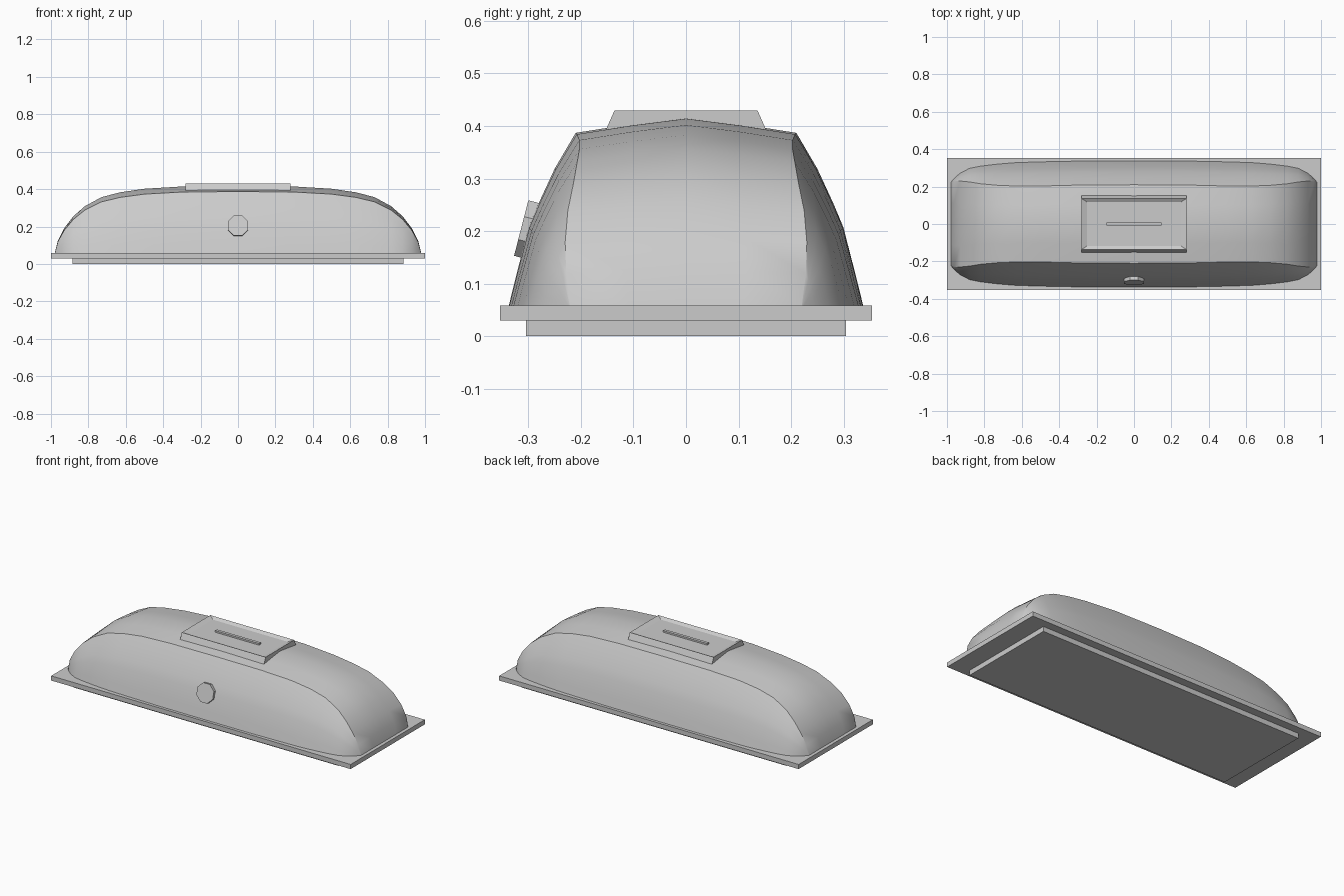
import bpy, bmesh, math
from mathutils import Matrix, Vector

if "Cube" in bpy.data.objects:
    bpy.data.objects.remove(bpy.data.objects["Cube"])


def finish(name, bm, smooth=None):
    bmesh.ops.recalc_face_normals(bm, faces=bm.faces)
    me = bpy.data.meshes.new(name)
    bm.to_mesh(me)
    bm.free()
    ob = bpy.data.objects.new(name, me)
    bpy.context.collection.objects.link(ob)
    if smooth:
        bpy.ops.object.select_all(action='DESELECT')
        bpy.context.view_layer.objects.active = ob
        ob.select_set(True)
        bpy.ops.object.shade_smooth_by_angle(angle=math.radians(smooth))
    return ob


def box(name, hx, hy, z0, z1):
    bm = bmesh.new()
    m = Matrix.Translation((0, 0, (z0 + z1) / 2)) @ Matrix.Diagonal((2 * hx, 2 * hy, z1 - z0, 1))
    bmesh.ops.create_cube(bm, size=1, matrix=m)
    return finish(name, bm)


# Foot and rim plate
box("foot", 0.885, 0.305, 0, 0.032)
box("base_plate", 1.0, 0.354, 0.03, 0.058)

# Domed cover: lofted cross-sections (x, crown height, base half width, shoulder half width)
stations = [(0, .417, .338, .21), (.3, .414, .337, .208), (.5, .402, .333, .203),
            (.63, .383, .329, .203), (.73, .357, .321, .207), (.82, .308, .31, .215),
            (.88, .255, .298, .225), (.93, .19, .272, .23), (.963, .125, .243, .228),
            (.98, .056, .222, .22)]
stations = [(-x, h, w, s) for x, h, w, s in stations[:0:-1]] + stations
roof = [(0, 1), (.5, .963), (1, .917)]
side = [(.31, .73), (.55, .547), (.70, .42), (.9, .145), (1, 0)]
z_base = 0.055
bm = bmesh.new()
rows = []
for x, h, w, s in stations:
    half = [(s * c, q) for c, q in roof] + [(s + (w - s) * a, q) for a, q in side]
    prof = [(-y, q) for y, q in half[:0:-1]] + half
    rows.append([bm.verts.new((x, y, z_base + (h - z_base) * q)) for y, q in prof])
for r0, r1 in zip(rows, rows[1:]):
    for i in range(len(r0) - 1):
        bm.faces.new((r0[i], r0[i + 1], r1[i + 1], r1[i]))
finish("dome_cover", bm, 30)

# Top handle: trapezoid block with a shallow recess
bm = bmesh.new()
levels = [(.28, .156, .385), (.28, .136, .43), (.25, .117, .418)]
rings = [[bm.verts.new((sx * hx, sy * hy, z)) for sx, sy in ((-1, -1), (1, -1), (1, 1), (-1, 1))]
         for hx, hy, z in levels]
for a, b in zip(rings, rings[1:]):
    for i in range(4):
        j = (i + 1) % 4
        bm.faces.new((a[i], a[j], b[j], b[i]))
bm.faces.new(rings[0][::-1])
bm.faces.new(rings[-1])
finish("top_handle", bm)
box("handle_bar", 0.147, 0.009, 0.41, 0.428)

# Octagonal button on the sloping front
bm = bmesh.new()
normal = Vector((0, -0.97, 0.25)).normalized()
m = (Matrix.Translation((0, -0.303, 0.203)) @ normal.to_track_quat('Z', 'Y').to_matrix().to_4x4()
     @ Matrix.Rotation(math.pi / 8, 4, 'Z'))
bmesh.ops.create_cone(bm, cap_ends=True, segments=8, radius1=0.059, radius2=0.059, depth=0.022, matrix=m)
finish("front_button", bm)
